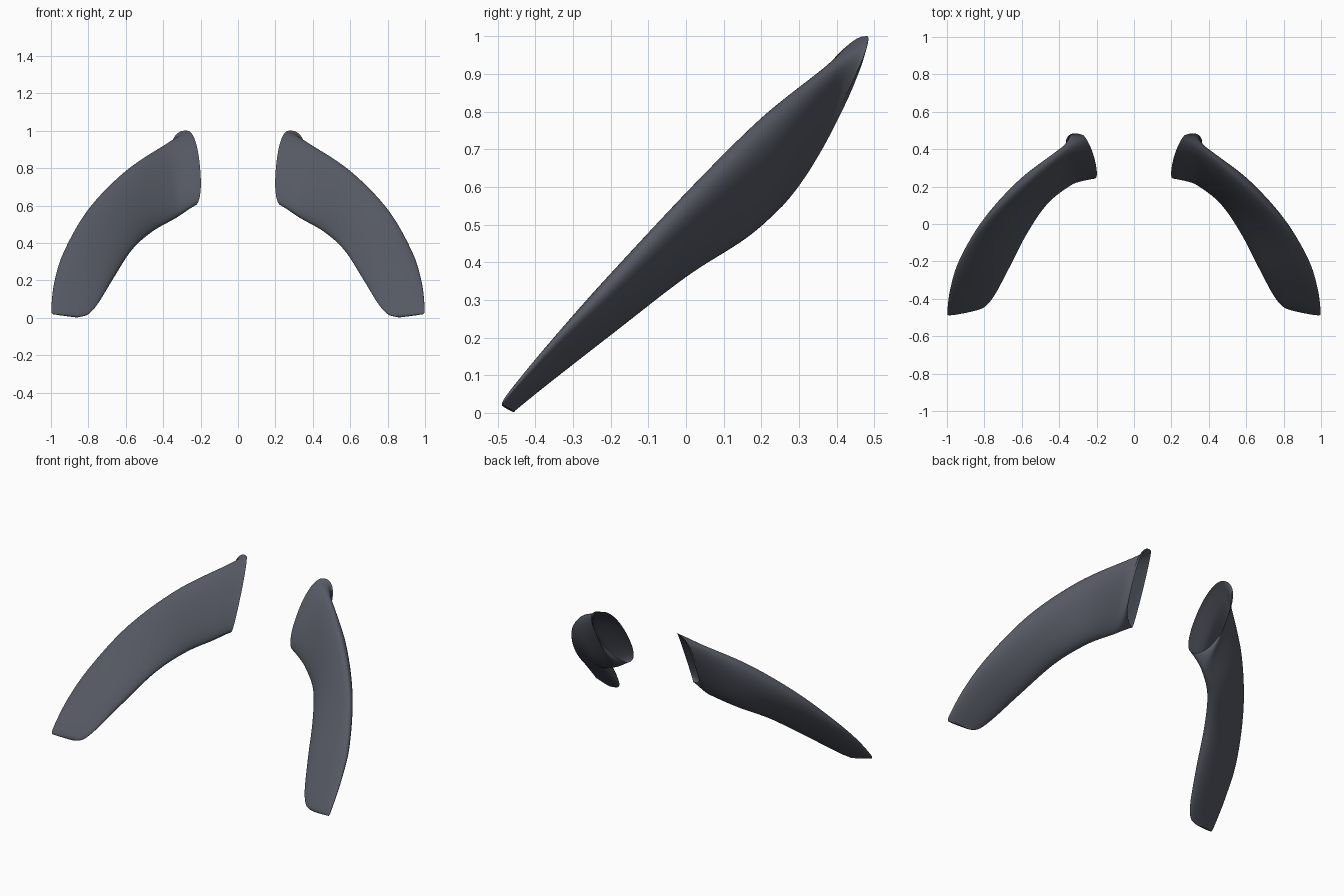
import bpy, bmesh, math
from mathutils import Vector

if "Cube" in bpy.data.objects:
    bpy.data.objects.remove(bpy.data.objects["Cube"])

mat = bpy.data.materials.new("slate grey")
mat.diffuse_color = (0.092, 0.1, 0.125, 1)
mat.use_nodes = True
mat.node_tree.nodes["Principled BSDF"].inputs["Base Color"].default_value = mat.diffuse_color

# stations from the open rim to the thin tail:
# outer edge xyz, inner edge xyz, front and back bulge
stations = [
    (.27, .475, 1.00, .235, .262, .60, .06, .08),
    (.375, .405, .935, .33, .225, .535, .047, .045),
    (.60, .215, .785, .46, .125, .46, .042, .07),
    (.80, .01, .58, .57, -.04, .36, .035, .065),
    (.93, -.192, .355, .67, -.235, .205, .036, .047),
    (.982, -.35, .19, .745, -.378, .082, .019, .029),
    (.998, -.47, .05, .80, -.443, .020, .011, .013),
    (.992, -.487, .020, .86, -.457, .002, .006, .006),
]
SUB, SIDES = 8, 48


def spline(t):
    """Catmull-Rom blend of the stations."""
    n = len(stations)
    i = min(int(t), n - 2)
    f = t - i
    row = lambda k: stations[max(0, min(n - 1, k))]
    return [.5 * (2 * b + (c - a) * f + (2 * a - 5 * b + 4 * c - d) * f * f
                  + (3 * b - a - 3 * c + d) * f ** 3)
            for a, b, c, d in zip(row(i - 1), row(i), row(i + 1), row(i + 2))]


def middle(p):
    return (Vector(p[0:3]) + Vector(p[3:6])) / 2


def rounded(v, power=.9):
    return math.copysign(abs(v) ** power, v)


bm = bmesh.new()
rings = []
last = (len(stations) - 1) * SUB
for k in range(last + 1):
    t = k / SUB
    p = spline(t)
    mid = middle(p)
    half = (Vector(p[0:3]) - Vector(p[3:6])) / 2
    axis = middle(spline(min(t + .1, len(stations) - 1))) - middle(spline(max(t - .1, 0)))
    front = axis.cross(half).normalized()
    if front.y > 0:
        front = -front
    fv, bv = front * p[6], -front * p[7]
    # the rim is cut at a slant: blend toward its own front and back points
    w = max(0, 1 - t)
    fv = fv.lerp(Vector((-.05, -.06, 0)), w)
    bv = bv.lerp(Vector((.11, .04, .015)), w)
    ring = []
    for s in range(SIDES):
        a = 2 * math.pi * s / SIDES
        c, d = rounded(math.cos(a)), rounded(math.sin(a))
        ring.append(bm.verts.new(mid + half * c + (fv * d if d > 0 else bv * -d)))
    rings.append(ring)

# skin between rings, closed at the tail and open at the rim
for r0, r1 in zip(rings, rings[1:]):
    for s in range(SIDES):
        n = (s + 1) % SIDES
        bm.faces.new((r0[s], r0[n], r1[n], r1[s]))
bm.faces.new(rings[-1])
bmesh.ops.recalc_face_normals(bm, faces=bm.faces)
# make the normals point outward on the open shell
waist = rings[3 * SUB]
centre = sum((v.co for v in waist), Vector()) / SIDES
probe = min(bm.faces, key=lambda f: (f.calc_center_median() - waist[SIDES // 4].co).length)
if probe.normal.dot(probe.calc_center_median() - centre) < 0:
    bmesh.ops.reverse_faces(bm, faces=bm.faces)

mesh = bpy.data.meshes.new("curved_sleeves")
bm.to_mesh(mesh)
bm.free()
mesh.materials.append(mat)
obj = bpy.data.objects.new("curved_sleeves", mesh)
bpy.context.collection.objects.link(obj)

# smooth shading and the mirrored twin
bpy.context.view_layer.objects.active = obj
obj.select_set(True)
bpy.ops.object.shade_smooth_by_angle(angle=math.radians(50))
mirror = obj.modifiers.new("mirror", 'MIRROR')
mirror.use_axis[0] = True
mirror.use_mirror_merge = False
